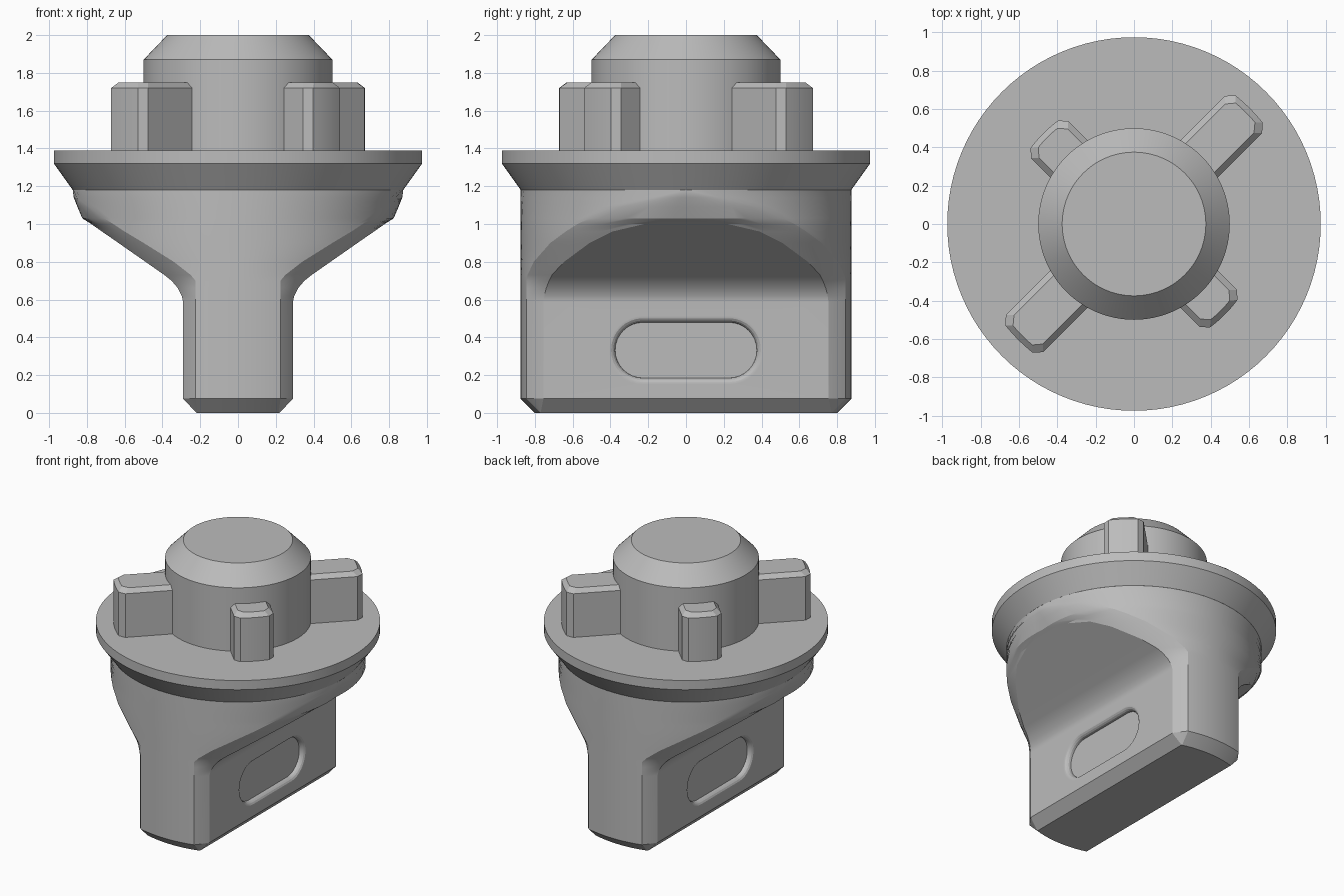
import bpy, bmesh, math
from math import sin, cos, pi

if "Cube" in bpy.data.objects:
    bpy.data.objects.remove(bpy.data.objects["Cube"], do_unlink=True)

grey = bpy.data.materials.new("plain_grey")
grey.use_nodes = True
grey.diffuse_color = (0.5, 0.5, 0.5, 1)
grey.node_tree.nodes["Principled BSDF"].inputs["Base Color"].default_value = (0.5, 0.5, 0.5, 1)


def loft(name, rings):
    """Skin a stack of equally long closed rings and cap both ends."""
    bm = bmesh.new()
    loops = [[bm.verts.new(p) for p in ring] for ring in rings]
    n = len(loops[0])
    for a, b in zip(loops, loops[1:]):
        for i in range(n):
            j = (i + 1) % n
            bm.faces.new((a[i], a[j], b[j], b[i]))
    bm.faces.new(loops[0])
    bm.faces.new(loops[-1])
    bmesh.ops.remove_doubles(bm, verts=bm.verts, dist=0.0002)
    bmesh.ops.recalc_face_normals(bm, faces=bm.faces)
    mesh = bpy.data.meshes.new(name)
    bm.to_mesh(mesh)
    bm.free()
    mesh.materials.append(grey)
    obj = bpy.data.objects.new(name, mesh)
    bpy.context.collection.objects.link(obj)
    return obj


def activate(obj):
    bpy.ops.object.select_all(action='DESELECT')
    obj.select_set(True)
    bpy.context.view_layer.objects.active = obj


def smooth(obj):
    activate(obj)
    bpy.ops.object.shade_smooth_by_angle(angle=math.radians(22))
    mod = obj.modifiers.new("flat_face_normals", 'WEIGHTED_NORMAL')
    mod.keep_sharp = True


# Grip: a cylinder pinched to a blade, with chamfered corners
def grip_ring(z, half, x_edge, y_side, radius):
    end = math.acos(min(1, x_edge / radius))
    start, r_side = math.atan2(y_side, half), math.hypot(half, y_side)
    quarter = []
    for i in range(9):
        t = i / 8
        a, r = start + (end - start) * t, r_side + (radius - r_side) * t
        quarter.append((r * cos(a), r * sin(a)))
    for i in range(1, 17):
        a = end + (pi / 2 - end) * i / 16
        quarter.append((radius * cos(a), radius * sin(a)))
    top = quarter + [(-x, y) for x, y in reversed(quarter[:-1])]
    full = top + [(-x, -y) for x, y in top]
    return [(x, y, z) for x, y in full]


R = 0.875
levels = [  # height, half thickness, chamfer x, chamfer y, radius
    (0, 0.22, 0.215, 0.77, 0.8),
    (0.075, 0.29, 0.225, 0.755, R),
    (0.585, 0.29, 0.225, 0.755, R),
    (0.62, 0.298, 0.225, 0.75, R),
    (0.66, 0.318, 0.225, 0.74, R),
    (0.7, 0.352, 0.225, 0.725, R),
    (0.73, 0.39, 0.25, 0.71, R),
    (0.8, 0.49, 0.34, 0.645, R),
    (0.9, 0.633, 0.5, 0.51, R),
    (0.96, 0.72, 0.6, 0.39, R),
    (1.0, 0.777, 0.66, 0.22, R),
    (1.03, 0.82, 0.71, 0, R),
    (1.09, 0.848, 0.785, 0, R),
    (1.14, 0.869, 0.855, 0, R),
    (1.18, R, R, 0, R),
]
grip = loft("grip", [grip_ring(*lv) for lv in levels])


# Rounded slot recess on both blade faces
def slot_ring(x, r):
    pts = []
    for side, base in ((1, -pi / 2), (-1, pi / 2)):
        for i in range(17):
            a = base + pi * i / 16
            pts.append((x, side * 0.228 + r * cos(a), 0.332 + r * sin(a)))
    return pts


for side in (1, -1):
    fillet = [(0.29 - 0.035 * (1 - cos(a)), 0.147 + 0.035 * (1 - sin(a)))
              for a in (pi / 2 * k / 4 for k in range(5))]
    cutter = loft("slot_cutter", [slot_ring(side * x, r) for x, r in
                  [(0.33, 0.182)] + fillet + [(0.25, 0.147)]])
    cutter.hide_render = True
    activate(grip)
    cut = grip.modifiers.new("slot", 'BOOLEAN')
    cut.operation, cut.solver, cut.object = 'DIFFERENCE', 'EXACT', cutter
    bpy.ops.object.modifier_apply(modifier=cut.name)
    bpy.data.objects.remove(cutter, do_unlink=True)
smooth(grip)


# Flange disc and central boss, turned around the axis
def turned(name, profile, n=96):
    obj = loft(name, [[(r * cos(2 * pi * i / n), r * sin(2 * pi * i / n), z)
                       for i in range(n)] for r, z in profile])
    smooth(obj)


turned("flange", [(R, 1.18), (0.975, 1.32), (0.975, 1.39)])
turned("boss", [(0.5, 1.38), (0.5, 1.87), (0.375, 2)])


# Four locking lugs around the boss, alternating long and short
def lug_ring(z, reach, half, angle):
    c = 0.036
    outline = [(0.4, -half), (reach - 0.01 - c, -half)]
    for i in range(7):
        across = (half - c) * (i / 3 - 1)
        outline.append((math.sqrt(reach ** 2 - across ** 2), across))
    outline += [(reach - 0.01 - c, half), (0.4, half)]
    return [(u * cos(angle) - v * sin(angle), u * sin(angle) + v * cos(angle), z)
            for u, v in outline]


for k in range(4):
    reach = 0.67 if k % 2 else 0.855
    angle = pi / 4 + k * pi / 2
    lug = loft(("short" if k % 2 else "long") + "_lug",
               [lug_ring(z, reach - d, 0.137 - d, angle)
                for z, d in ((1.38, 0), (1.72, 0), (1.75, 0.03))])
    smooth(lug)
